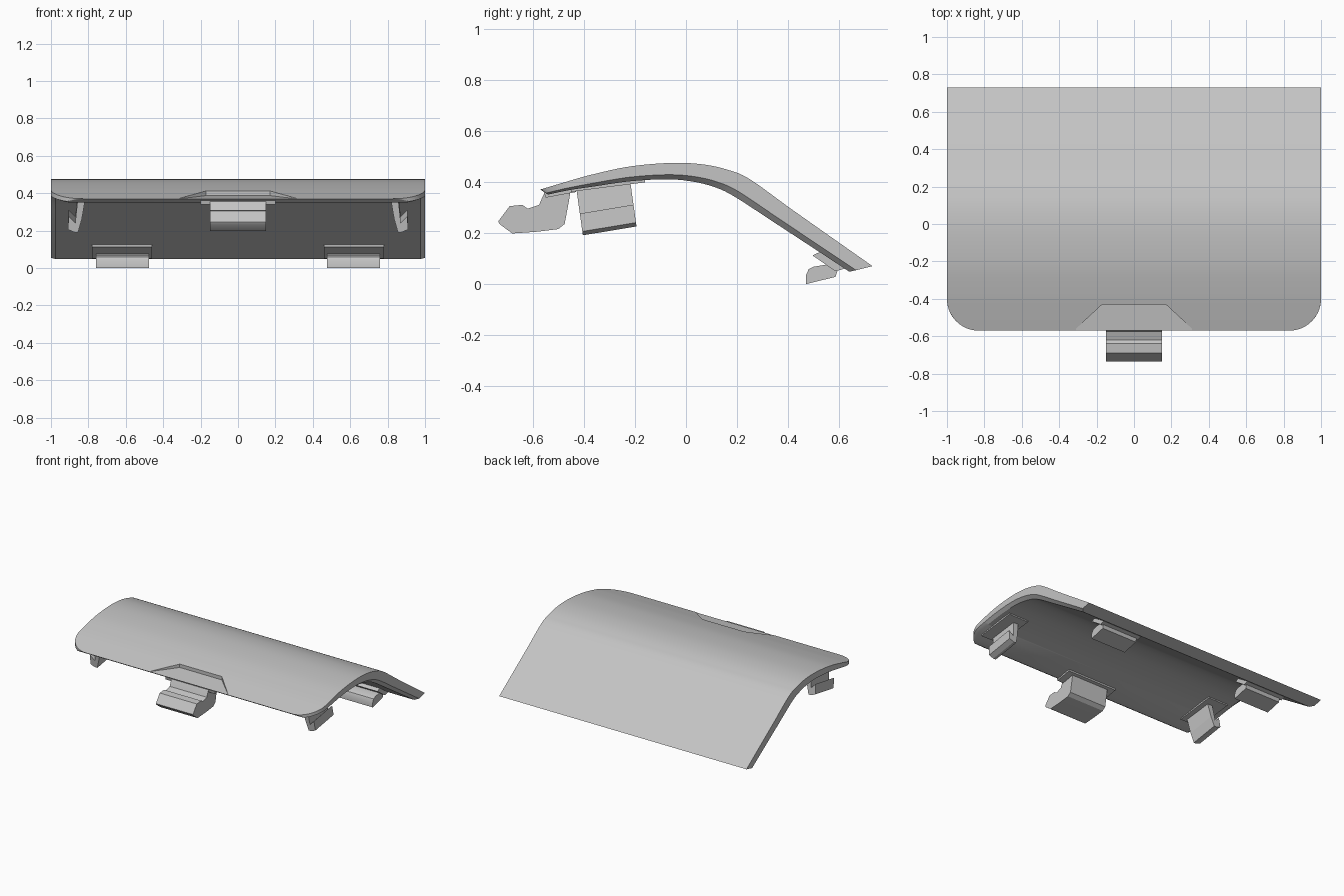
import bpy, bmesh
from math import sqrt
from mathutils import Vector

cube = bpy.data.objects.get("Cube")
if cube:
    bpy.data.objects.remove(cube)

GREY = (0.55, 0.55, 0.55, 1)
mat = bpy.data.materials.new("light grey plastic")
mat.use_nodes = True
mat.diffuse_color = GREY
mat.node_tree.nodes["Principled BSDF"].inputs["Base Color"].default_value = GREY


def loft(name, rings):
    """Skin a list of closed rings and cap both ends."""
    bm = bmesh.new()
    rows = [[bm.verts.new(p) for p in ring] for ring in rings]
    n = len(rows[0])
    for a, b in zip(rows, rows[1:]):
        for i in range(n):
            j = (i + 1) % n
            bm.faces.new((a[i], a[j], b[j], b[i]))
    bm.faces.new(rows[0])
    bm.faces.new(rows[-1])
    bmesh.ops.recalc_face_normals(bm, faces=bm.faces)
    mesh = bpy.data.meshes.new(name)
    bm.to_mesh(mesh)
    bm.free()
    mesh.materials.append(mat)
    obj = bpy.data.objects.new(name, mesh)
    bpy.context.collection.objects.link(obj)
    return obj


def side_extrude(name, profile, x0, x1):
    """Extrude a (y, z) profile along x."""
    return loft(name, [[(x, y, z) for y, z in profile] for x in (x0, x1)])


def smooth(obj):
    bpy.ops.object.select_all(action='DESELECT')
    obj.select_set(True)
    bpy.context.view_layer.objects.active = obj
    bpy.ops.object.shade_smooth_by_angle(angle=0.5)


def catmull(a, b, c, d, t):
    return 0.5 * (2 * b + (c - a) * t + (2 * a - 5 * b + 4 * c - d) * t * t
                  + (3 * b - a - 3 * c + d) * t ** 3)


# Curved cover: outer (y, z) and inner (y, z) at each station, front to back
stations = [Vector(s) for s in (
    (-.57, .37, 0), (-.48, .397, 0), (-.37, .428, 0), (-.22, .46, 0), (-.06, .474, 0),
    (.06, .469, 0), (.16, .448, 0), (.25, .41, 0), (.42, .288, 0), (.73, .07, 0))]
inner = [Vector(s) for s in (
    (-.54, .35, 0), (-.46, .367, 0), (-.36, .382, 0), (-.22, .402, 0), (-.08, .41, 0),
    (.02, .402, 0), (.11, .38, 0), (.19, .342, 0), (.35, .238, 0), (.64, .048, 0))]


def resample(points, steps=8):
    pts = [2 * points[0] - points[1]] + points + [2 * points[-1] - points[-2]]
    out = []
    for k in range(len(points) - 1):
        for s in range(steps):
            t = s / steps
            if k == 0:
                t = t * t  # denser where the corners turn
            out.append(catmull(*pts[k:k + 4], t))
    return out + [points[-1]]


CORNER = 0.17


def half_width(y):
    d = min(max(-0.40 - y, 0), CORNER)
    return 1 - CORNER + sqrt(CORNER ** 2 - d ** 2)


rings = []
for o, i in zip(resample(stations), resample(inner)):
    m = o.lerp(i, 0.72)
    wo, wm, wi = half_width(o.x), half_width(m.x), half_width(i.x) - 0.025
    rings.append([(-wo, *o.xy), (wo, *o.xy), (wm, *m.xy),
                  (wi, *i.xy), (-wi, *i.xy), (-wm, *m.xy)])
cover = loft("cover", rings)

# Thumb recess in the front edge
plan = [(-.17, -.43), (.17, -.43), (.31, -.56), (.31, -.7), (-.31, -.7), (-.31, -.56)]
cutter = loft("recess_cutter", [
    [(x, y, .387 + .13 * (y + .43)) for x, y in plan],
    [(x, y, .6) for x, y in plan]])
cutter.hide_render = True
cut = cover.modifiers.new("recess", 'BOOLEAN')
cut.operation = 'DIFFERENCE'
cut.solver = 'EXACT'
cut.object = cutter
bpy.context.view_layer.objects.active = cover
bpy.ops.object.modifier_apply(modifier=cut.name)
bpy.data.objects.remove(cutter)
smooth(cover)

# Front latch and its mounting plate
latch = side_extrude("front_latch", [
    (-.735, .245), (-.69, .305), (-.64, .31), (-.62, .295), (-.575, .31),
    (-.56, .345), (-.55, .364), (-.45, .375), (-.46, .315), (-.475, .235),
    (-.5, .215), (-.58, .205), (-.68, .198), (-.73, .235)], -.15, .15)
smooth(latch)
side_extrude("latch_plate", [
    (-.555, .36), (-.55, .338), (-.43, .36), (-.43, .378)], -.2, .2)

# Side clips, pads and rear tabs, mirrored left and right
hook = [(.815, .375), (.855, .385), (.865, .29), (.87, .24), (.905, .275),
        (.91, .205), (.875, .19), (.855, .19), (.835, .26)]
for side, sx in (("left", 1), ("right", -1)):
    loft(side + "_clip", [
        [(sx * x, y - .14 * (z - .2), z + .165 * (y + .41)) for x, z in hook]
        for y in (-.405, -.195)])
    side_extrude(side + "_clip_pad", [
        (-.45, .375), (-.45, .361), (-.16, .398), (-.16, .412)], sx * .78, sx * .94)
    side_extrude(side + "_rear_tab_base", [
        (.495, .112), (.53, .128), (.6, .085), (.62, .06), (.585, .05)],
        sx * .46, sx * .78)
    smooth(side_extrude(side + "_rear_tab", [
        (.47, .0), (.47, .035), (.48, .058), (.5, .068), (.56, .078),
        (.6, .075), (.585, .028)], sx * .475, sx * .76))
